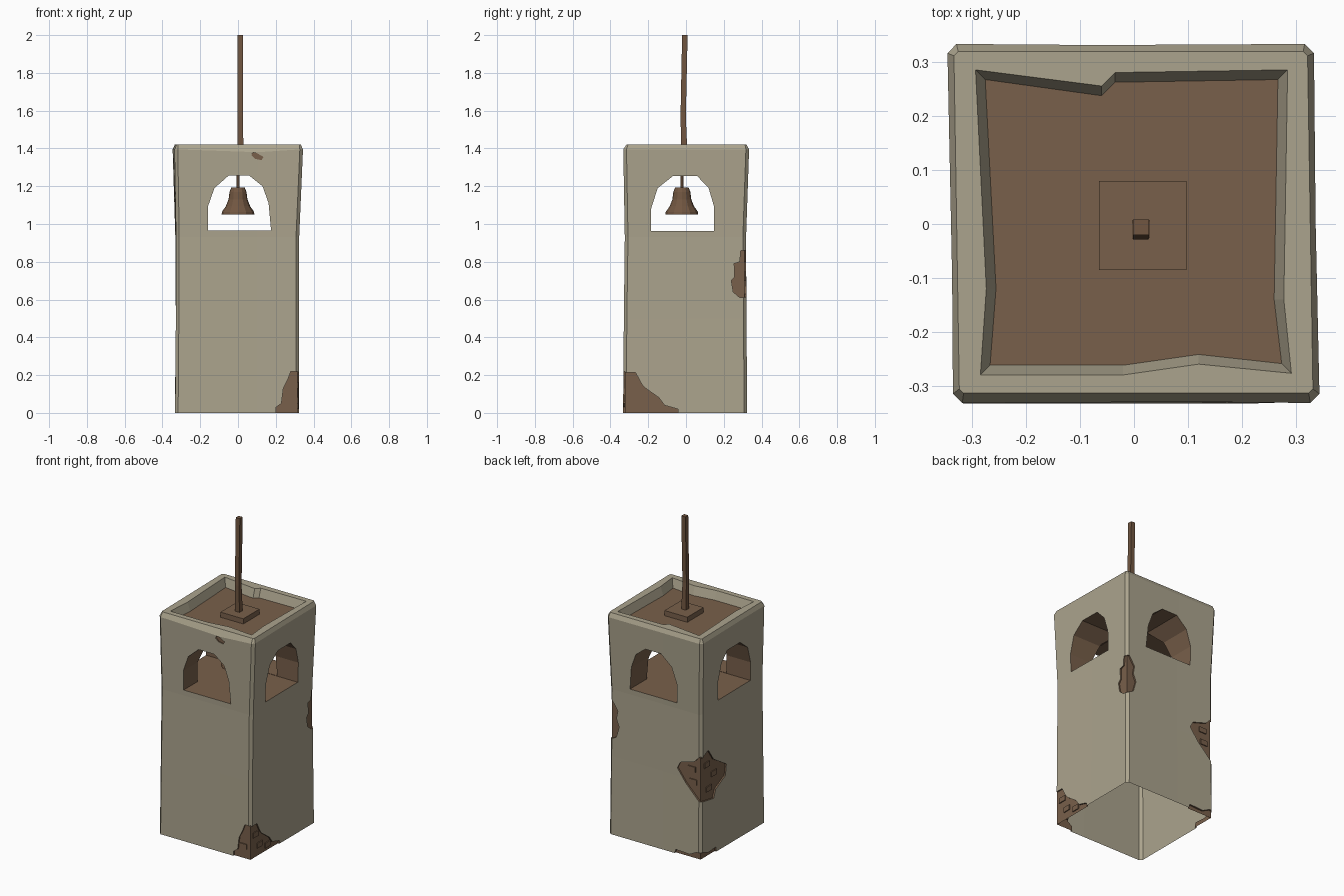
import bpy, bmesh, math

if "Cube" in bpy.data.objects:
    bpy.data.objects.remove(bpy.data.objects["Cube"])

def material(name, rgb):
    m = bpy.data.materials.new(name)
    m.diffuse_color = (*rgb, 1)
    m.use_nodes = True
    m.node_tree.nodes["Principled BSDF"].inputs["Base Color"].default_value = m.diffuse_color
    return m

plaster = material("pale plaster", (0.41, 0.37, 0.268))
brick = material("brown brick", (0.19, 0.117, 0.07))
wood = material("dark wood and bronze", (0.165, 0.093, 0.052))

def add_object(name, bm, mats):
    bmesh.ops.recalc_face_normals(bm, faces=bm.faces)
    me = bpy.data.meshes.new(name)
    bm.to_mesh(me)
    bm.free()
    for m in mats:
        me.materials.append(m)
    ob = bpy.data.objects.new(name, me)
    bpy.context.collection.objects.link(ob)
    return ob

def loft(bm, rings, cap_start=True, cap_end=True):
    """Skin a list of equal-length point rings; returns the end cap."""
    vs = [[bm.verts.new(p) for p in r] for r in rings]
    n = len(vs[0])
    for a, b in zip(vs, vs[1:]):
        for i in range(n):
            j = (i + 1) % n
            bm.faces.new((a[i], a[j], b[j], b[i]))
    if cap_start:
        bm.faces.new(vs[0][::-1])
    return bm.faces.new(vs[-1]) if cap_end else None

def prism(name, pts, axis, a, b, mats, index=0):
    """Extrude a profile in (u, z) along x or y from a to b."""
    bm = bmesh.new()
    place = (lambda u, t, z: (u, t, z)) if axis == "y" else (lambda u, t, z: (t, u, z))
    loft(bm, [[place(u, t, z) for u, z in pts] for t in (a, b)])
    for f in bm.faces:
        f.material_index = index
    return add_object(name, bm, mats)

# --- tower body: uneven square rings with chamfered corners
def ring(z, xl, xr, yf, yb, c, bow, shear, front_dip=0.0):
    p = [(xl + c, yf), (0.1, yf + bow), (xr - c, yf),
         (xr, yf + c), (xr - bow, 0), (xr, yb - c),
         (xr - c, yb), (-0.06, yb - bow), (xl + c, yb),
         (xl, yb - c), (xl + bow, -0.1), (xl, yf + c)]
    return [(x - shear * y, y, z - (front_dip if i == 1 else 0)) for i, (x, y) in enumerate(p)]

lip = [(-0.02, -0.28), (0.12, -0.26), (0.292, -0.277), (0.292, -0.277), (0.278, -0.14),
       (0.285, 0.286), (-0.035, 0.281), (-0.06, 0.256), (-0.294, 0.286), (-0.294, 0.286),
       (-0.274, -0.12), (-0.285, -0.28)]

def inset(v, d):
    return v - math.copysign(d, v) if abs(v) > 0.2 else v

rings = [
    ring(0.0, -0.333, 0.324, -0.333, 0.324, 0.016, 0, 0.0),
    ring(0.5, -0.33, 0.321, -0.329, 0.32, 0.016, 0.002, 0.003),
    ring(0.93, -0.33, 0.322, -0.324, 0.318, 0.017, 0.002, 0.006),
    ring(1.395, -0.341, 0.339, -0.332, 0.334, 0.017, 0.002, 0.016, 0.015),
    ring(1.422, -0.329, 0.327, -0.314, 0.32, 0.008, 0.0, 0.016),
    [(x, y, 1.422) for x, y in lip],
    [(inset(x, 0.018), inset(y, 0.018), 1.367) for x, y in lip],
]
bm = bmesh.new()
roof = loft(bm, rings)
roof.material_index = 1
bmesh.ops.remove_doubles(bm, verts=bm.verts, dist=0.0005)
tower = add_object("tower_body", bm, [plaster, brick])

# --- cutters: crossing arched openings
both = [plaster, brick]
arch_front = [(-0.16, 0.965), (-0.16, 1.09), (-0.125, 1.19), (-0.05, 1.256), (0.06, 1.256),
              (0.13, 1.20), (0.162, 1.11), (0.175, 0.965)]
arch_side = [(-0.185, 0.963), (-0.185, 1.08), (-0.15, 1.19), (-0.07, 1.253), (0.06, 1.253),
             (0.12, 1.19), (0.149, 1.09), (0.149, 0.963)]
cutters = [prism("arch_cutter_front", arch_front, "y", -0.6, 0.6, both, 1),
           prism("arch_cutter_side", arch_side, "x", -0.6, 0.6, both, 1)]

# --- cutters: broken plaster wrapped round the corners
# (x sign, y sign, face distance x, face distance y, edge on y face, edge on x face);
# edges are (distance from corner, height)
patches = [
    (1, -1, 0.314, 0.322,
     [(0.125, -0.1), (0.123, 0.03), (0.095, 0.05), (0.085, 0.13), (0.06, 0.18), (0.045, 0.22)],
     [(0.295, -0.1), (0.29, 0.02), (0.22, 0.04), (0.19, 0.08), (0.12, 0.13), (0.1, 0.15), (0.065, 0.215)]),
    (1, 1, 0.311, 0.309,
     [(0.01, 0.61), (0.05, 0.63), (0.07, 0.7), (0.05, 0.75), (0.06, 0.8), (0.02, 0.86)],
     [(0.035, 0.61), (0.07, 0.64), (0.08, 0.70), (0.062, 0.72), (0.065, 0.79), (0.035, 0.80), (0.03, 0.86)]),
    (-1, 1, 0.32, 0.309,
     [(0.01, 0.37), (0.07, 0.43), (0.11, 0.47), (0.17, 0.55), (0.15, 0.59), (0.05, 0.62), (0.01, 0.66)],
     [(0.01, 0.37), (0.13, 0.35), (0.15, 0.40), (0.25, 0.45), (0.26, 0.52), (0.13, 0.6), (0.075, 0.68), (0.01, 0.65)]),
    (-1, 1, 0.322, 0.312,
     [(0.21, -0.1), (0.18, 0.025), (0.08, 0.02), (0.03, 0.045)],
     [(0.17, -0.1), (0.15, 0.03), (0.07, 0.025), (0.02, 0.045)]),
]
for k, (sx, sy, dx, dy, on_y, on_x) in enumerate(patches):
    for axis, edge, su, st, corner, d in (("y", on_y, sx, sy, dx + 0.011, dy),
                                          ("x", on_x, sy, sx, dy + 0.011, dx)):
        pts = [(-0.1, edge[0][1])] + edge + [(-0.1, edge[-1][1])]
        pts = [(su * (corner - u), z) for u, z in pts]
        cutters.append(prism(f"patch_cutter_{k}{axis}", pts, axis, st * d, st * 0.5, both, 1))
chip = [(0.07, 1.365), (0.09, 1.345), (0.125, 1.338), (0.135, 1.355), (0.1, 1.375), (0.08, 1.378)]
cutters.append(prism("chip_cutter", chip, "y", -0.322, -0.5, both, 1))

for c in cutters:
    c.hide_render = True
    mod = tower.modifiers.new(c.name, "BOOLEAN")
    mod.operation = "DIFFERENCE"
    mod.solver = "EXACT"
    mod.object = c
dg = bpy.context.evaluated_depsgraph_get()
cut = bpy.data.meshes.new_from_object(tower.evaluated_get(dg))
tower.modifiers.clear()
tower.data = cut
for c in cutters:
    bpy.data.objects.remove(c)

# open underside
bm = bmesh.new()
bm.from_mesh(cut)
under = [f for f in bm.faces if all(v.co.z < 0.001 for v in f.verts)]
bmesh.ops.delete(bm, geom=under, context="FACES")
bm.to_mesh(cut)
bm.free()

# --- single raised bricks: (patch, axis, distance from corner, height)
bricks = [(0, "x", 0.05, 0.13), (0, "x", 0.09, 0.05), (0, "x", 0.17, 0.02), (0, "y", 0.05, 0.06),
          (2, "y", 0.06, 0.55), (2, "y", 0.05, 0.47), (2, "x", 0.06, 0.57), (2, "x", 0.13, 0.49),
          (2, "x", 0.08, 0.41)]
for k, (p, axis, u, z) in enumerate(bricks):
    sx, sy, dx, dy = patches[p][:4]
    su, st, corner, d = (sx, sy, dx, dy) if axis == "y" else (sy, sx, dy, dx)
    a, b = su * (corner - u + 0.026), su * (corner - u - 0.026)
    prism(f"brick_{k}", [(a, z), (b, z), (b, z + 0.033), (a, z + 0.033)], axis,
          st * (d - 0.01), st * (d + 0.006), [brick])

# --- roof plate and slightly bent pole
prism("pole_base", [(-0.065, 1.36), (0.097, 1.36), (0.097, 1.4), (-0.065, 1.4)], "y", -0.085, 0.08, [brick])

bm = bmesh.new()
loft(bm, [[(x + sx * h, y + sy * h, z) for sx, sy in ((-1, -1), (1, -1), (1, 1), (-1, 1))]
          for x, y, z, h in ((0.013, -0.009, 1.38, 0.016), (0.012, -0.015, 1.57, 0.014),
                             (0.013, -0.006, 2.0, 0.0145))])
add_object("pole", bm, [wood])

# --- bell with hollow inside, hung on a rod
def turned(name, profile, sides):
    bm = bmesh.new()
    loft(bm, [[(r * math.cos(math.tau * i / sides), -0.022 + r * math.sin(math.tau * i / sides), z)
               for i in range(sides)] for r, z in profile])
    return add_object(name, bm, [wood])

turned("bell", [(0.025, 1.15), (0.07, 1.052), (0.087, 1.05), (0.085, 1.064), (0.064, 1.095),
                (0.05, 1.13), (0.045, 1.17), (0.036, 1.192)], 12)
turned("bell_rod", [(0.009, 1.17), (0.009, 1.27)], 6)
